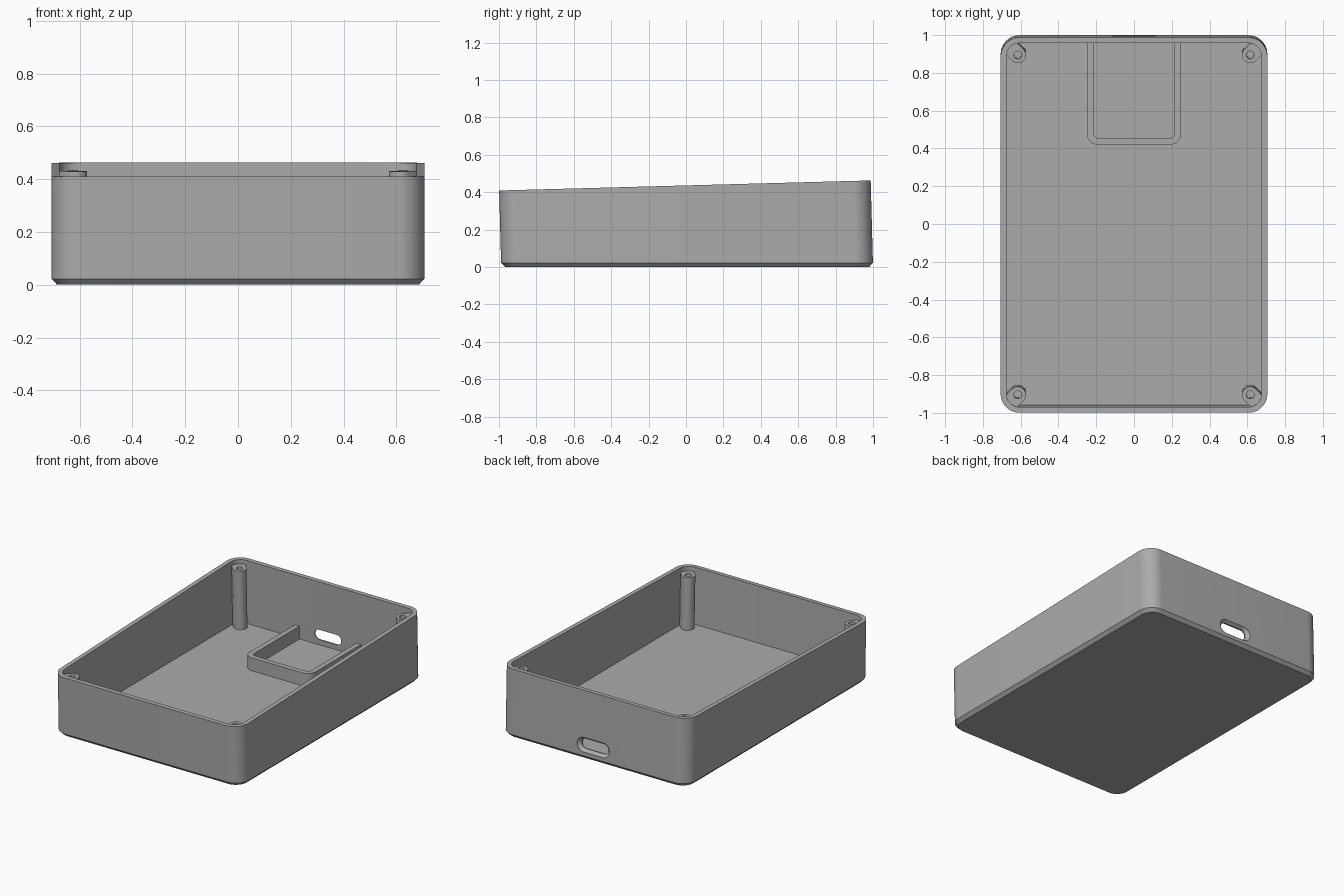
import bpy
import bmesh
from math import pi, cos, sin, radians

cube = bpy.data.objects.get("Cube")
if cube:
    bpy.data.objects.remove(cube, do_unlink=True)

grey = bpy.data.materials.new("matte grey plastic")
grey.use_nodes = True
COLOUR = (0.41, 0.41, 0.41, 1)
grey.diffuse_color = COLOUR
grey.node_tree.nodes["Principled BSDF"].inputs["Base Color"].default_value = COLOUR

LEAN = 0.027          # walls lean forward, square to the sloping rim
FLOOR = 0.027


def rim(y):
    return 0.436 + LEAN * y


def leaned(outline, height):
    """Place a flat outline at a height (number or function of y), leaned."""
    ring = []
    for x, y in outline:
        z = height(y) if callable(height) else height
        ring.append((x, y + 0.006 - LEAN * z, z))
    return ring


def loft(name, rings):
    """Skin a row of closed rings and cap both ends."""
    bm = bmesh.new()
    rows = [[bm.verts.new(p) for p in ring] for ring in rings]
    n = len(rows[0])
    for a, b in zip(rows, rows[1:]):
        for i in range(n):
            j = (i + 1) % n
            bm.faces.new((a[i], a[j], b[j], b[i]))
    bm.faces.new(rows[0])
    bm.faces.new(rows[-1])
    bmesh.ops.recalc_face_normals(bm, faces=bm.faces)
    mesh = bpy.data.meshes.new(name)
    bm.to_mesh(mesh)
    bm.free()
    mesh.materials.append(grey)
    obj = bpy.data.objects.new(name, mesh)
    bpy.context.collection.objects.link(obj)
    return obj


def activate(obj):
    bpy.ops.object.select_all(action="DESELECT")
    obj.select_set(True)
    bpy.context.view_layer.objects.active = obj


def smooth(obj):
    activate(obj)
    bpy.ops.object.shade_smooth_by_angle(angle=radians(25))


def rounded_rect(hx, hy, r, seg=12):
    pts = []
    for q, (sx, sy) in enumerate(((1, 1), (-1, 1), (-1, -1), (1, -1))):
        for k in range(seg + 1):
            a = (q + k / seg) * pi / 2
            pts.append((sx * (hx - r) + r * cos(a), sy * (hy - r) + r * sin(a)))
    return pts


# Open case: chamfered base, leaning walls, sloping rim, flat floor
outer = rounded_rect(0.706, 0.994, 0.10)
inner = rounded_rect(0.676, 0.964, 0.07)
base = rounded_rect(0.685, 0.973, 0.08)
case = loft("case_shell", [
    leaned(base, 0), leaned(outer, 0.022), leaned(outer, rim),
    leaned(inner, rim), leaned(inner, FLOOR)])

# Cable slot through the back wall, flared on the outside
def slot_ring(y, hx, hz):
    return [(x, y, z + 0.097) for x, z in rounded_rect(hx, hz, hz * 0.99)]


cutter = loft("slot_cutter", [
    slot_ring(0.93, 0.10, 0.034), slot_ring(0.977, 0.10, 0.034),
    slot_ring(0.997, 0.122, 0.05), slot_ring(1.04, 0.122, 0.05)])
cutter.hide_render = True
cut = case.modifiers.new("cable_slot", "BOOLEAN")
cut.operation = "DIFFERENCE"
cut.solver = "EXACT"
cut.object = cutter
activate(case)
bpy.ops.object.modifier_apply(modifier=cut.name)
bpy.data.objects.remove(cutter, do_unlink=True)
smooth(case)


# Screw posts merged into the corners, each with a blind hole
def screw_post(name, sx, sy, seg=40):
    cx, cy = sx * 0.615, sy * 0.90
    body, hole = [], []
    for k in range(seg):
        a = 2 * pi * (k + 0.5) / seg
        c, s = cos(a), sin(a)
        shift = 0.024 if c * sx + s * sy > 0 else 0
        body.append((cx + 0.043 * c + sx * shift, cy + 0.043 * s + sy * shift))
        hole.append((cx + 0.021 * c, cy + 0.021 * s))

    def top(y):
        return rim(y) - 0.03

    def bottom(y):
        return rim(y) - 0.23

    smooth(loft(name, [leaned(body, FLOOR - 0.01), leaned(body, top),
                       leaned(hole, top), leaned(hole, bottom)]))


for side, sx in (("left", 1), ("right", -1)):
    for end, sy in (("front", -1), ("back", 1)):
        screw_post(f"{end}_{side}_screw_post", sx, sy)

# Low U-shaped fence holding the circuit board by the slot
HALF, FRONT, WALL, TOP = 0.25, 0.42, 0.035, 0.115
R_OUT, R_IN = 0.06, 0.03


def fence_path(half, front, r, seg=10):
    path = [(-half, 0.975)]
    for sx, start in ((-1, pi), (1, 1.5 * pi)):
        for k in range(seg + 1):
            a = start + k / seg * pi / 2
            path.append((sx * (half - r) + r * cos(a), front + r + r * sin(a)))
    return path + [(half, 0.975)]


sections = []
for (ox, oy), (ix, iy) in zip(fence_path(HALF, FRONT, R_OUT),
                              fence_path(HALF - WALL, FRONT + WALL, R_IN)):
    low = FLOOR - 0.01
    sections.append([(ox, oy, low), (ox, oy, TOP), (ix, iy, TOP), (ix, iy, low)])
smooth(loft("board_fence", sections))
